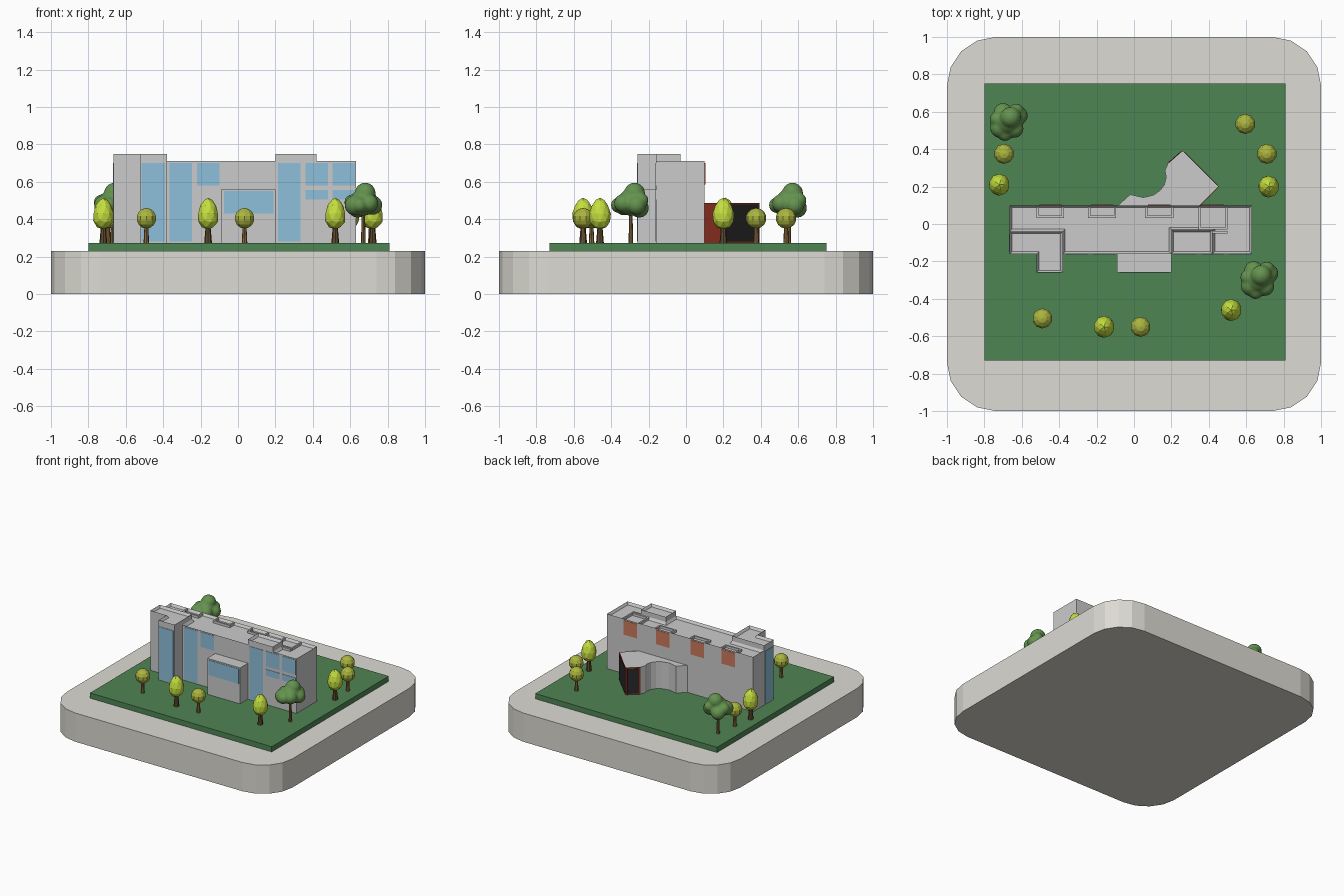
import bpy, bmesh, math
from mathutils import Vector

if "Cube" in bpy.data.objects:
    bpy.data.objects.remove(bpy.data.objects["Cube"])


def mat(name, r, g, b):
    m = bpy.data.materials.new(name)
    m.diffuse_color = [(c / 255) ** 2.2 for c in (r, g, b)] + [1]
    m.use_nodes = True
    m.node_tree.nodes["Principled BSDF"].inputs["Base Color"].default_value = m.diffuse_color
    return m


STONE = mat("stone", 220, 218, 210)
GRASS = mat("grass", 80, 132, 84)
GLASS = mat("glass", 140, 190, 218)
ORANGE = mat("orange", 205, 120, 95)
RED = mat("red", 140, 52, 40)
DARK = mat("dark", 45, 45, 45)
BARK = mat("bark", 135, 105, 62)
DARK_BARK = mat("dark_bark", 95, 75, 48)
LEAF = mat("leaf", 100, 145, 80)
OLIVE = mat("olive", 170, 180, 65)
LIME = mat("lime", 195, 222, 65)


def finish(name, bm, m=None, smooth=False):
    me = bpy.data.meshes.new(name)
    bmesh.ops.recalc_face_normals(bm, faces=bm.faces)
    for f in bm.faces:
        f.smooth = smooth
    bm.to_mesh(me)
    bm.free()
    ob = bpy.data.objects.new(name, me)
    bpy.context.collection.objects.link(ob)
    if m:
        me.materials.append(m)
    return ob


# Extruded outline, optionally with a sunken roof inside a thin parapet
def prism(name, pts, z0, z1, m=None, rim=0, depth=0.02):
    bm = bmesh.new()
    face = bm.faces.new([bm.verts.new((x, y, z0)) for x, y in pts])
    ext = bmesh.ops.extrude_face_region(bm, geom=[face], use_keep_orig=True)["geom"]
    for v in ext:
        if isinstance(v, bmesh.types.BMVert):
            v.co.z = z1
    bmesh.ops.recalc_face_normals(bm, faces=bm.faces)
    if rim:
        top = [f for f in bm.faces if f.normal.z > 0.9]
        bmesh.ops.inset_region(bm, faces=top, thickness=rim, use_even_offset=True)
        for v in top[0].verts:
            v.co.z -= depth
    return finish(name, bm, m)


def rect(x0, x1, y0, y1):
    return [(x0, y0), (x1, y0), (x1, y1), (x0, y1)]


# Thin panel on a wall running from p to q, outside on the right hand
def panel(name, p, q, z0, z1, m, out=0.003):
    p, q = Vector(p), Vector(q)
    d = (q - p).normalized()
    n = Vector((d.y, -d.x)) * out
    back = -n
    return prism(name, [p + back, p + n, q + n, q + back], z0, z1, m)


# Plinth with rounded corners, and lawn
outline = []
for k, (sx, sy) in enumerate([(1, 1), (-1, 1), (-1, -1), (1, -1)]):
    for i in range(5):
        a = math.radians(90 * k + 22.5 * i)
        outline.append((sx * 0.74 + 0.26 * math.cos(a), sy * 0.74 + 0.26 * math.sin(a)))
prism("plinth", outline, 0, 0.23, STONE)
prism("lawn", rect(-0.8, 0.81, -0.73, 0.75), 0.23, 0.272, GRASS)

# Building masses
G = 0.27
prism("main_block", [(-.665, .10), (-.665, -.04), (-.38, -.04), (-.38, -.16), (.20, -.16),
                     (.20, -.03), (.42, -.03), (.42, -.16), (.63, -.16), (.63, .10)],
      G, 0.71, rim=0.012)
prism("left_tower", [(-.665, -.16), (-.52, -.16), (-.52, -.26), (-.38, -.26),
                     (-.38, -.04), (-.665, -.04)], G, 0.75, rim=0.012)
prism("right_tower", rect(.20, .42, -.16, -.03), G, 0.75, rim=0.012)
prism("front_bay", rect(-.09, .20, -.26, -.155), G, 0.56)

# Roof parapets wrapping each back window
for x0, x1, y0 in [(-.52, -.375, .045), (-.245, -.095, .045), (.06, .21, .045), (.345, .50, -.018)]:
    prism("parapet_side", rect(x0, x0 + .012, y0, .09), 0.68, 0.709)
    prism("parapet_side", rect(x1 - .012, x1, y0, .09), 0.68, 0.709)
    prism("parapet_back", rect(x0, x1, y0 - .012, y0), 0.68, 0.709)
prism("parapet_side", rect(.42, .50, -.05, -.038), 0.68, 0.709)

# Front windows: x range, wall y, z range
for x0, x1, y, z0, z1 in [(-.515, -.39, -.26, .28, .70), (-.365, -.245, -.16, .28, .70),
                          (-.22, -.10, -.16, .58, .70), (-.075, .19, -.26, .43, .55),
                          (.215, .335, -.16, .28, .70), (.36, .48, -.16, .58, .70),
                          (.505, .625, -.16, .58, .70), (.36, .48, -.16, .505, .555),
                          (.505, .625, -.16, .505, .555)]:
    panel("front_window", (x0, y), (x1, y), z0, z1, GLASS)
panel("side_window", (-.665, -.05), (-.665, -.15), .28, .70, GLASS)

# Back windows
for x in (-.505, -.23, .075, .362):
    panel("back_window", (x + .12, .10), (x, .10), .585, .70, ORANGE)

# Entrance wing with a curved wall
wing = [(.345, .095), (.45, .20), (.26, .39), (.18, .32), (.165, .285), (.172, .25),
        (.162, .21), (.14, .18), (.105, .155), (.05, .142), (-.02, .158), (-.085, .10)]
prism("entrance_wing", wing, G, 0.488)
for a, b in zip(wing[:3], wing[1:4]):
    panel("entrance_frame", a, b, G, 0.488, RED, 0.003)
for a, b in zip(wing[1:3], wing[2:4]):
    a, b = Vector(a), Vector(b)
    d = (b - a).normalized() * 0.01
    panel("entrance_glass", a + d, b - d, 0.28, 0.478, DARK, 0.005)


# Trees
def trunk(x, y, r0, r1, top, m):
    bm = bmesh.new()
    bmesh.ops.create_cone(bm, cap_ends=True, segments=8, radius1=r0, radius2=r1, depth=top - G)
    bmesh.ops.translate(bm, verts=bm.verts, vec=(x, y, (top + G) / 2))
    finish("trunk", bm, m)


for x, y in [(-.72, .21), (.72, .20), (-.16, -.55), (.52, -.46)]:
    trunk(x, y, .021, .010, .40, DARK_BARK)
    bm = bmesh.new()
    bmesh.ops.create_icosphere(bm, subdivisions=2, radius=1)
    for v in bm.verts:
        w = 0.055 * (1 - 0.22 * v.co.z)
        v.co = (x + v.co.x * w, y + v.co.y * w * 1.06, .43 + v.co.z * .085)
    finish("egg_crown", bm, LIME)

for x, y in [(-.695, .375), (.71, .375), (.595, .535), (-.49, -.505), (.035, -.55)]:
    trunk(x, y, .015, .009, .39, BARK)
    bm = bmesh.new()
    bmesh.ops.create_uvsphere(bm, u_segments=10, v_segments=7, radius=0.055)
    bmesh.ops.translate(bm, verts=bm.verts, vec=(x, y, .405))
    finish("round_crown", bm, OLIVE)

# Large trees with clumped smooth crowns
for x, y in [(-.67, .55), (.67, -.295)]:
    trunk(x, y, .012, .009, .46, BARK)
    bm = bmesh.new()
    for dx, dy, z, r in [(0, 0, .49, .072), (.01, .02, .54, .056), (-.045, -.035, .475, .055),
                         (.05, .03, .475, .052), (-.03, .045, .46, .052), (.03, -.04, .485, .05),
                         (.04, .055, .50, .04), (-.06, .01, .49, .042), (-.02, -.065, .475, .042)]:
        vs = bmesh.ops.create_icosphere(bm, subdivisions=3, radius=r)["verts"]
        bmesh.ops.translate(bm, verts=vs, vec=(x + dx, y + dy, z))
    crown = finish("large_crown", bm, LEAF, True)
    mod = crown.modifiers.new("merge", "REMESH")
    mod.mode = "VOXEL"
    mod.voxel_size = 0.009
    mod.use_smooth_shade = True
    sm = crown.modifiers.new("soften", "SMOOTH")
    sm.iterations = 3
